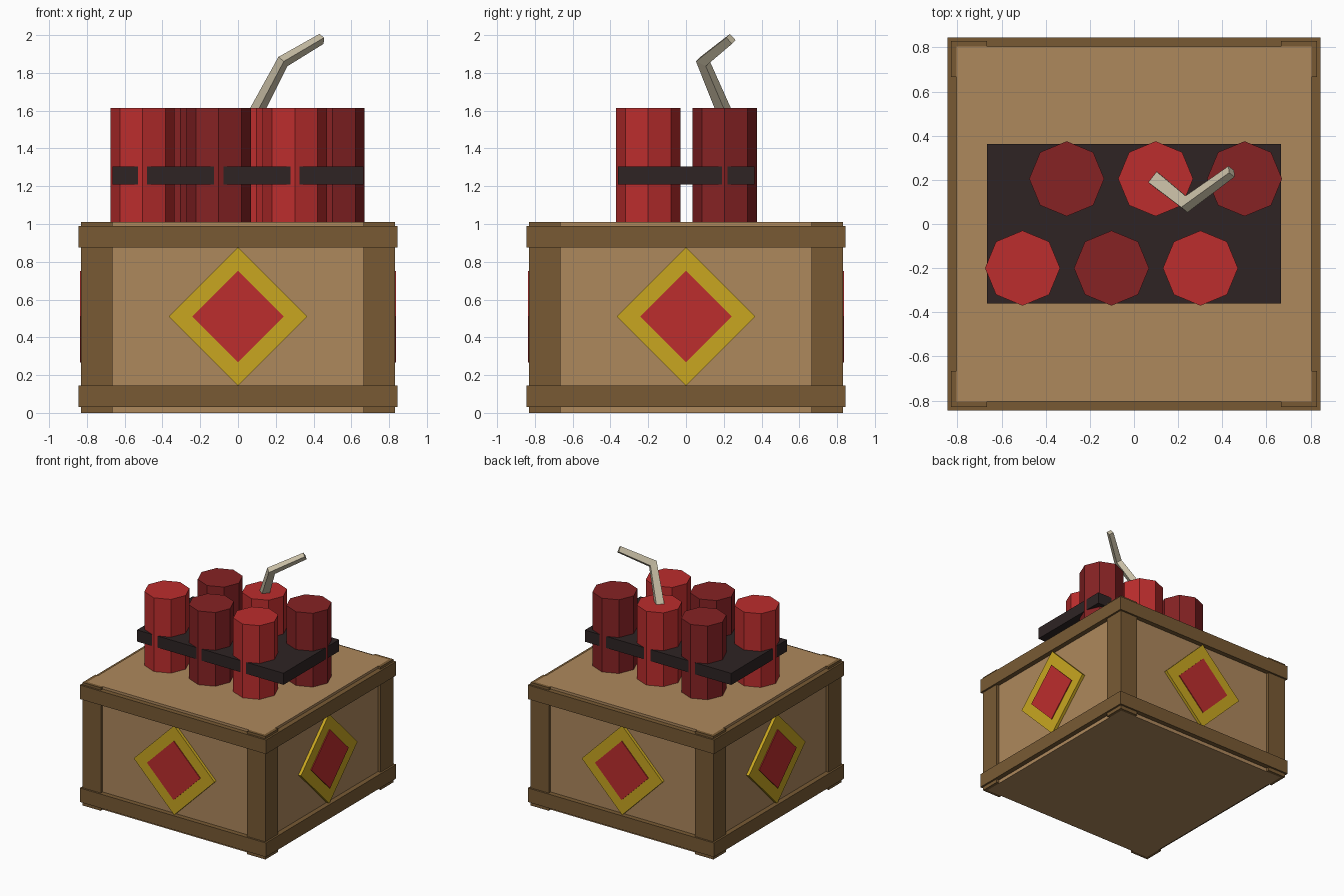
import bpy, bmesh, math
from mathutils import Matrix, Vector

if "Cube" in bpy.data.objects:
    bpy.data.objects.remove(bpy.data.objects["Cube"])


def material(name, r, g, b):
    rgba = [(c / 255 / 12.92 if c < 11 else ((c / 255 + 0.055) / 1.055) ** 2.4) for c in (r, g, b)] + [1]
    m = bpy.data.materials.new(name)
    m.use_nodes = True
    m.diffuse_color = rgba
    m.node_tree.nodes["Principled BSDF"].inputs["Base Color"].default_value = rgba
    return m


wood = material("light_wood", 174, 136, 92)
frame = material("dark_wood", 120, 90, 52)
red = material("bright_red", 188, 45, 45)
dark_red = material("dark_red", 134, 34, 36)
yellow = material("yellow", 200, 166, 32)
black = material("strap_black", 46, 36, 36)
cord = material("fuse_grey", 200, 190, 165)


def loft(name, rings, mat, matrix=Matrix()):
    """Closed solid through rings of points, capped at both ends."""
    bm = bmesh.new()
    loops = [[bm.verts.new(p) for p in ring] for ring in rings]
    n = len(loops[0])
    for a, b in zip(loops, loops[1:]):
        for i in range(n):
            j = (i + 1) % n
            bm.faces.new((a[i], a[j], b[j], b[i]))
    bm.faces.new(loops[0][::-1])
    bm.faces.new(loops[-1])
    bmesh.ops.recalc_face_normals(bm, faces=bm.faces)
    mesh = bpy.data.meshes.new(name)
    bm.to_mesh(mesh)
    bm.free()
    mesh.transform(matrix)
    mesh.materials.append(mat)
    obj = bpy.data.objects.new(name, mesh)
    bpy.context.collection.objects.link(obj)
    return obj


def prism(name, outline, z0, z1, mat, matrix=Matrix()):
    return loft(name, [[(x, y, z) for x, y in outline] for z in (z0, z1)], mat, matrix)


def rect(x0, y0, x1, y1):
    return [(x0, y0), (x1, y0), (x1, y1), (x0, y1)]


def polygon(sides, r):
    return [(r * math.cos(i * math.tau / sides), r * math.sin(i * math.tau / sides)) for i in range(sides)]


# Crate body
INNER, POST, OUTER = 0.805, 0.83, 0.845
prism("crate_body", rect(-INNER, -INNER, INNER, INNER), 0, 1.01, wood)

# Corner posts, rails and painted diamonds, repeated on the four sides
post_outline = [(POST, -POST), (POST, -0.665), (INNER, -0.665), (INNER, -INNER),
                (0.665, -INNER), (0.665, -POST)]
for k, side in enumerate(("front", "left", "back", "right")):
    turn = Matrix.Rotation(k * math.pi / 2, 4, "Z")
    prism(side + "_corner_post", post_outline, 0, 1.01, frame, turn)
    for level, z in (("lower", 0.03), ("upper", 0.875)):
        prism(f"{side}_{level}_rail", rect(-OUTER, -OUTER, INNER, -INNER), z, z + 0.115, frame, turn)
    face = turn @ Matrix.Translation((0, -0.8, 0.51)) @ Matrix.Rotation(math.pi / 2, 4, "X")
    prism(side + "_diamond_border", polygon(4, 0.367), 0, 0.029, yellow, face)
    prism(side + "_diamond_center", polygon(4, 0.242), 0.028, 0.036, red, face)

# Two staggered rows of sticks in alternating reds
for row, y, x0 in (("front", -0.2, -0.505), ("back", 0.205, -0.305)):
    for i in range(3):
        bright = (i % 2 == 0) == (row == "front")
        prism(f"{row}_stick_{i + 1}", polygon(8, 0.17), 1.01, 1.615, red if bright else dark_red,
              Matrix.Translation((x0 + 0.403 * i, y, 0)))

# Strap block binding the sticks
prism("strap", rect(-0.665, -0.36, 0.665, 0.363), 1.21, 1.305, black)

# Bent, tapering fuse: a square section carried along the path
path = [Vector(p) for p in ((0.1, 0.2, 1.6), (0.238, 0.09, 1.86), (0.442, 0.238, 1.98))]
low, high = (path[1] - path[0]).normalized(), (path[2] - path[1]).normalized()
along = Vector((low.x, low.y, 0)).normalized()
across = Vector((-along.y, along.x, 0))
ring = [path[0] + 0.031 * (u * along + v * across) for u, v in rect(-1, -1, 1, 1)]
rings = [ring]
for center, direction, normal, taper in ((path[1], low, low + high, 0.85), (path[2], high, high, 0.85)):
    ring = [p + direction * ((center - p).dot(normal) / direction.dot(normal)) for p in ring]
    ring = [center + (p - center) * taper for p in ring]
    rings.append(ring)
loft("fuse", rings, cord)
